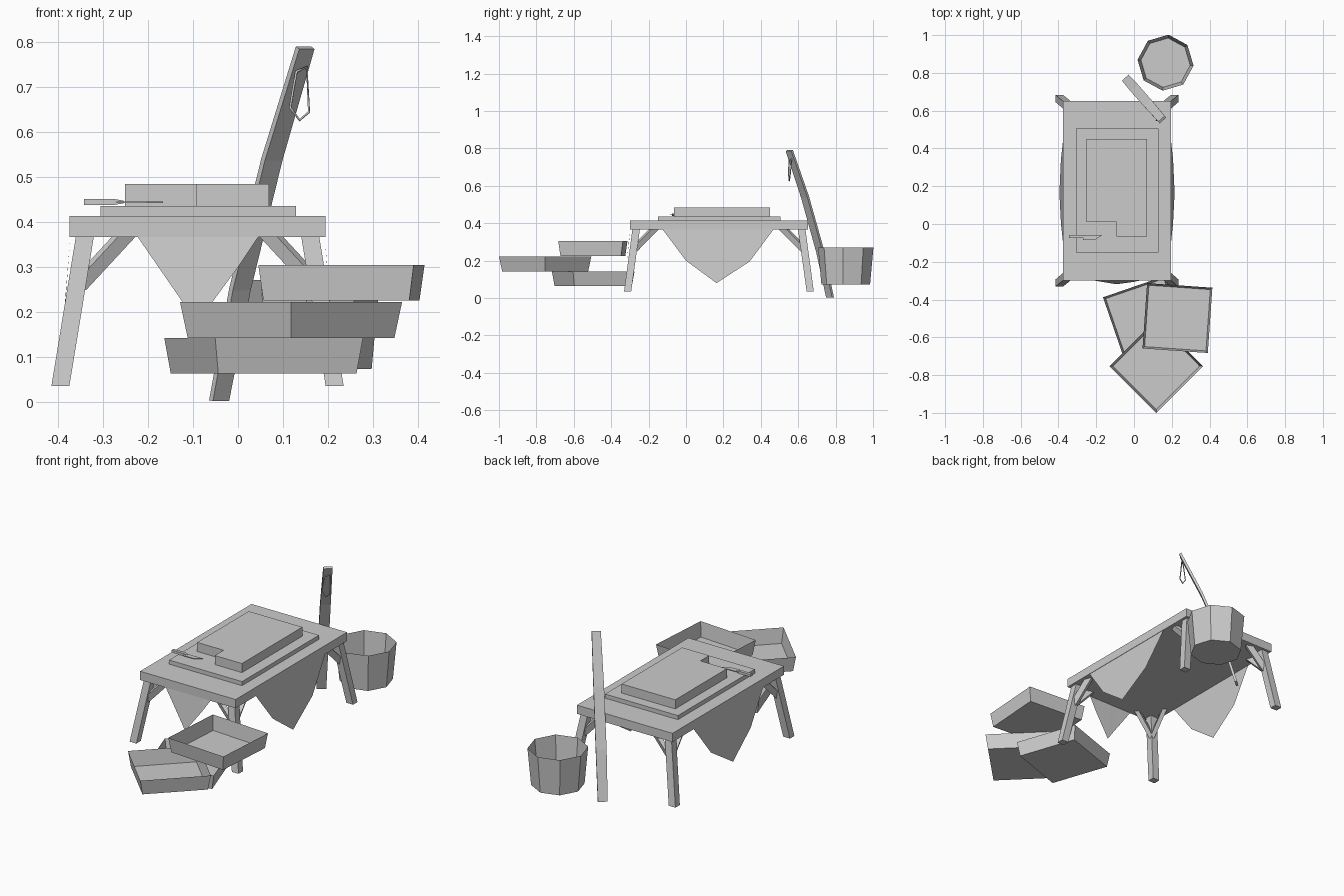
import bpy, bmesh, math
from mathutils import Vector

cube = bpy.data.objects.get("Cube")
if cube:
    bpy.data.objects.remove(cube, do_unlink=True)

grey = bpy.data.materials.new("plain_grey")
grey.use_nodes = True
grey.diffuse_color = (0.6, 0.6, 0.6, 1)
grey.node_tree.nodes["Principled BSDF"].inputs["Base Color"].default_value = (0.6, 0.6, 0.6, 1)


def finish(name, bm, loc=(0, 0, 0), turn=0, closed=True):
    if closed:
        bmesh.ops.recalc_face_normals(bm, faces=bm.faces)
    mesh = bpy.data.meshes.new(name)
    bm.to_mesh(mesh)
    bm.free()
    mesh.materials.append(grey)
    ob = bpy.data.objects.new(name, mesh)
    ob.location = loc
    ob.rotation_euler.z = math.radians(turn)
    bpy.context.collection.objects.link(ob)
    return ob


def loft(name, rings):
    """Closed solid through a list of equal-sized rings."""
    bm = bmesh.new()
    loops = [[bm.verts.new(p) for p in ring] for ring in rings]
    n = len(loops[0])
    for a, b in zip(loops, loops[1:]):
        for i in range(n):
            j = (i + 1) % n
            bm.faces.new((a[i], a[j], b[j], b[i]))
    bm.faces.new(loops[0])
    bm.faces.new(loops[-1])
    return finish(name, bm)


def prism(name, outline, z0, z1):
    return loft(name, [[(x, y, z) for x, y in outline] for z in (z0, z1)])


def rect(x0, x1, y0, y1):
    return [(x0, y0), (x1, y0), (x1, y1), (x0, y1)]


def section(centre, side, up, w, h):
    """Rectangle of width w and height h around a centre point."""
    c, side, up = Vector(centre), Vector(side) * w / 2, Vector(up) * h / 2
    return [c - side - up, c + side - up, c + side + up, c - side + up]


def tub(name, sides, x, y, z0, z1, r0, r1, turn):
    """Open thin-walled vessel with flaring sides."""
    bm = bmesh.new()
    bmesh.ops.create_cone(bm, cap_ends=True, segments=sides,
                          radius1=r0, radius2=r1, depth=z1 - z0)
    lid = [f for f in bm.faces if f.normal.z > 0.9]
    bmesh.ops.delete(bm, geom=lid, context='FACES_ONLY')
    return finish(name, bm, (x, y, (z0 + z1) / 2), turn, closed=False)


def drape(name, profile, place):
    """Hanging cloth: profile gives (position along edge, height)."""
    lowest = min(z for _, z in profile)
    bm = bmesh.new()
    top = [bm.verts.new(place(t, -0.002, EDGE)) for t, _ in profile]
    low = [bm.verts.new(place(t, 0.02 * (EDGE - z) / (EDGE - lowest), z))
           for t, z in profile[1:-1]]
    low = [top[0]] + low + [top[-1]]
    for i in range(len(top) - 1):
        corners = dict.fromkeys((low[i], low[i + 1], top[i + 1], top[i]))
        bm.faces.new(list(corners))
    return finish(name, bm, closed=False)


# Table top and the stacked slabs on it
EDGE = 0.367
CX, CY = -0.09, 0.176
prism("table_top", rect(-0.375, 0.195, -0.299, 0.651), EDGE, 0.414)
prism("lower_slab", rect(-0.306, 0.129, -0.15, 0.506), 0.414, 0.436)
prism("notched_slab", [(-0.251, 0.01), (-0.093, 0.01), (-0.093, -0.065),
                       (0.069, -0.065), (0.069, 0.45), (-0.251, 0.45)], 0.436, 0.485)

# Splayed legs, each with two diagonal braces rolled to face downwards
X, Y, Z = Vector((1, 0, 0)), Vector((0, 1, 0)), Vector((0, 0, 1))
for sx, side in ((-1, "right"), (1, "left")):
    for sy, end in ((-1, "front"), (1, "back")):
        def at(dx, dy, z):
            return Vector((CX + sx * dx, CY + sy * dy, z))
        tag = f"{end}_{side}"
        loft("leg_" + tag, [section(at(0.305, 0.488, 0.036), X, Y, 0.04, 0.038),
                            section(at(0.25, 0.442, EDGE + 0.005), X, Y, 0.04, 0.04)])
        start = at(0.262, 0.452, 0.262)
        for kind, stop, outward in (("cross", at(0.148, 0.442, 0.385), Y * sy),
                                    ("long", at(0.25, 0.33, 0.385), X * sx)):
            along = (stop - start).normalized()
            down = along.cross(outward).normalized()
            if down.z > 0:
                down = -down
            across = (outward + down * 0.5).normalized()
            up = along.cross(across).normalized()
            loft(f"{kind}_brace_{tag}",
                 [section(p, across, up, 0.022, 0.032) for p in (start, stop)])

# Cloth hanging over three of the table edges
long_drop = [(-0.125, EDGE), (0, 0.2), (0.163, 0.08), (0.34, 0.195), (0.468, EDGE)]
front_drop = [(-0.223, EDGE), (-0.125, 0.225), (-0.092, 0.175), (0, 0.3), (0.045, EDGE)]
drape("cloth_left", long_drop, lambda t, out, z: (0.195 + out, t, z))
drape("cloth_right", long_drop, lambda t, out, z: (-0.375 - out, t, z))
drape("cloth_front", front_drop, lambda t, out, z: (t, -0.299 - out, z))

# Knife
loft("knife_handle", [section((x, -0.067, 0.445), Y, Z, w, h) for x, w, h in
                      ((-0.343, 0.016, 0.013), (-0.275, 0.016, 0.013), (-0.255, 0.01, 0.006))])
prism("knife_blade", [(-0.27, -0.085), (-0.205, -0.083), (-0.167, -0.058),
                      (-0.27, -0.058)], 0.443, 0.446)

# Thin bent leaning plank with a cord loop
lean = Vector((0.66, -0.75, 0))
wide = Vector((0.75, 0.66, 0))
foot = Vector((-0.042, 0.77, 0))
plank = []
for s, z, w, tilt in ((0, 0.003, 0.048, 0.15), (0.07, 0.25, 0.053, 0.3),
                      (0.178, 0.54, 0.052, 0.42), (0.29, 0.788, 0.045, 0.46)):
    thick = (lean * math.cos(tilt) - Z * math.sin(tilt)).normalized()
    plank.append(section(foot + lean * s + Z * z, wide, thick, w, 0.013))
loft("leaning_plank", plank)

cord = bpy.data.curves.new("cord_loop", 'CURVE')
cord.dimensions = '3D'
cord.bevel_depth = 0.003
cord.bevel_resolution = 0
path = cord.splines.new('POLY')
knots = [(0.13, 0.55, 0.735), (0.116, 0.549, 0.655), (0.137, 0.552, 0.627),
         (0.158, 0.556, 0.645), (0.153, 0.565, 0.745)]
path.points.add(len(knots) - 1)
for point, knot in zip(path.points, knots):
    point.co = (*knot, 1)
path.use_cyclic_u = True
cord.materials.append(grey)
bpy.context.collection.objects.link(bpy.data.objects.new("cord_loop", cord))

# Bucket and the stack of square trays
tub("bucket", 8, 0.167, 0.854, 0.073, 0.271, 0.131, 0.149, 84)
tub("tray_bottom", 4, 0.057, -0.496, 0.064, 0.143, 0.23, 0.246, 64)
tub("tray_middle", 4, 0.118, -0.753, 0.143, 0.223, 0.23, 0.247, 0)
tub("tray_top", 4, 0.23, -0.498, 0.226, 0.305, 0.23, 0.245, 41)
